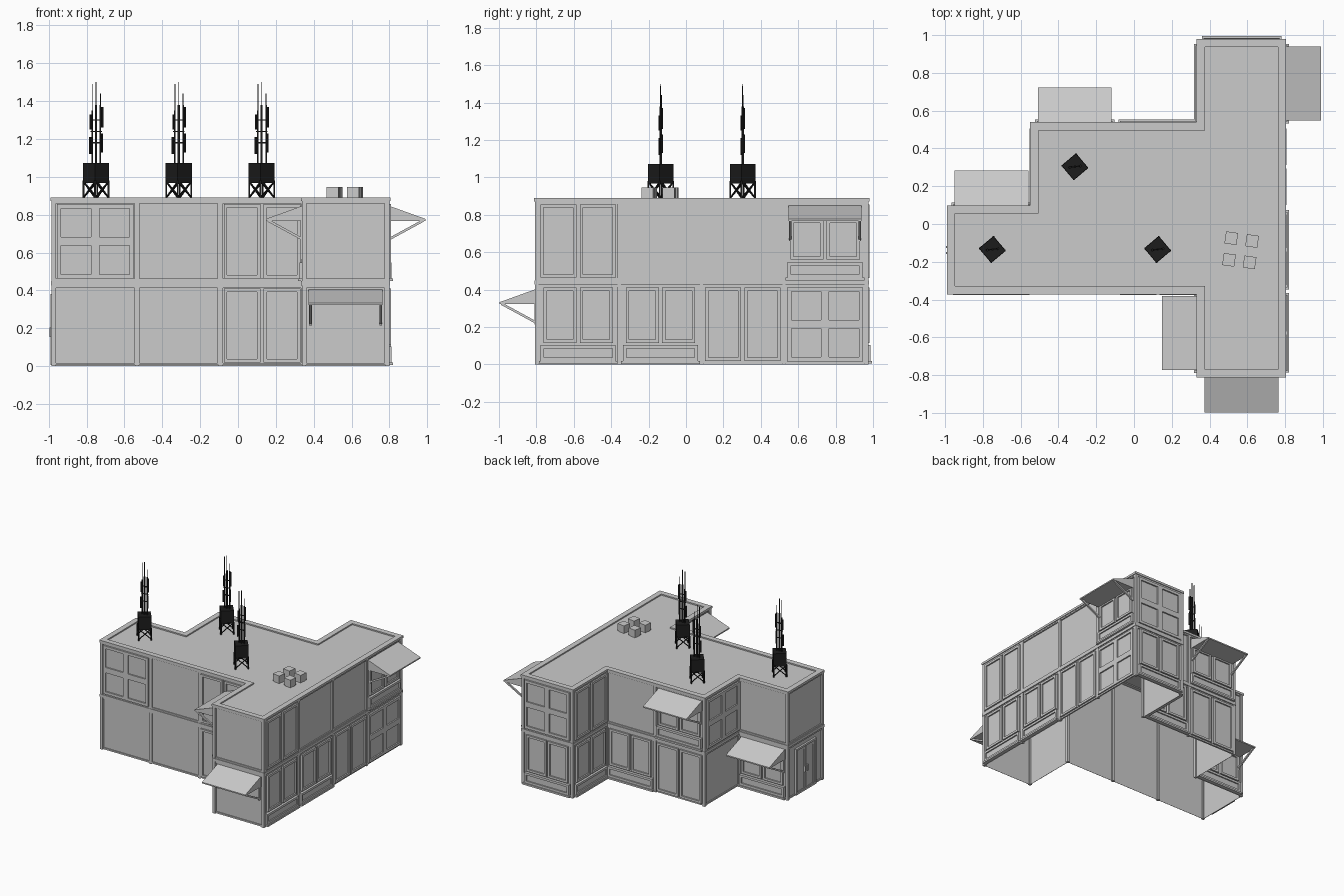
import bpy, bmesh, math
from mathutils import Vector, Matrix

if "Cube" in bpy.data.objects:
    bpy.data.objects.remove(bpy.data.objects["Cube"])

GX = [-0.975, -0.534, -0.093, 0.348, 0.790]
GY = [-0.797, -0.357, 0.083, 0.523, 0.964]
UP = Vector((0, 0, 1))
parts = {}

dark = bpy.data.materials.new("dark_metal")
dark.diffuse_color = (0.012, 0.012, 0.012, 1)
dark.use_nodes = True
dark.node_tree.nodes["Principled BSDF"].inputs["Base Color"].default_value = dark.diffuse_color


def part(name):
    return parts.setdefault(name, bmesh.new())


def box(name, frame, u, n, z):
    """Box given as ranges along a frame's width, outward and up axes."""
    c = Matrix.Translation(((u[0] + u[1]) / 2, (n[0] + n[1]) / 2, (z[0] + z[1]) / 2))
    s = Matrix.Diagonal((u[1] - u[0], n[1] - n[0], z[1] - z[0], 1))
    bmesh.ops.create_cube(part(name), size=1, matrix=frame @ c @ s)


def strut(name, frame, a, b, w):
    a, b = frame @ Vector(a), frame @ Vector(b)
    d = b - a
    m = Matrix.Translation((a + b) / 2) @ d.to_track_quat('Z', 'Y').to_matrix().to_4x4()
    bmesh.ops.create_cube(part(name), size=1, matrix=m @ Matrix.Diagonal((w, w, d.length, 1)))


def framed(name, frame, u, z, w=0.018, depth=0.018, pane=0.007):
    """Raised border of four bars around a recessed pane."""
    box(name + "_frames", frame, (u[0], u[0] + w), (0, depth), z)
    box(name + "_frames", frame, (u[1] - w, u[1]), (0, depth), z)
    for a, b in ((z[0], z[0] + w), (z[1] - w, z[1])):
        box(name + "_frames", frame, (u[0] + w, u[1] - w), (0, depth), (a, b))
    box(name + "_panes", frame, (u[0] + w, u[1] - w), (0, pane), (z[0] + w, z[1] - w))


def awning(frame, z):
    """Sloped wedge canopy with two diagonal braces."""
    bm = part("awnings")
    prof = [(0, z + 0.40), (0.2, z + 0.328), (0.2, z + 0.318), (0, z + 0.318)]
    ends = [[bm.verts.new(frame @ Vector((u, n, h))) for n, h in prof] for u in (0.025, 0.416)]
    bm.faces.new(ends[0])
    bm.faces.new(ends[1][::-1])
    for i in range(4):
        j = (i + 1) % 4
        bm.faces.new((ends[0][j], ends[0][i], ends[1][i], ends[1][j]))
    for u in (0.035, 0.406):
        strut("awning_braces", frame, (u, 0.19, z + 0.32), (u, 0.01, z + 0.222), 0.013)
        box("awning_braces", frame, (u - 0.007, u + 0.007), (0, 0.014), (z + 0.21, z + 0.32))


HALVES = ((0.018, 0.212), (0.229, 0.423))


def bay(kind, frame, z):
    # Thin border around every bay
    for u in ((0, 0.014), (0.427, 0.441)):
        box("bay_borders", frame, u, (0, 0.008), (z, z + 0.42))
    for a in (0, 0.408):
        box("bay_borders", frame, (0.014, 0.427), (0, 0.008), (z + a, z + a + 0.012))
    if kind == "tall":
        for u in HALVES:
            framed("window", frame, u, (z + 0.014, z + 0.406))
    elif kind in ("shop", "canopy"):
        top = 0.406 if kind == "shop" else 0.325
        for u in ((0.035, 0.212), (0.229, 0.406)):
            framed("window", frame, u, (z + 0.11, z + top))
        framed("lower_panel", frame, (0.02, 0.421), (z + 0.014, z + 0.098), 0.018, 0.022, 0.012)
        box("sills", frame, (0.01, 0.431), (0, 0.03), (z, z + 0.014))
    elif kind == "grid":
        for a, b in ((0.012, 0.21), (0.21, 0.406)):
            for u in ((0.018, 0.2205), (0.2205, 0.423)):
                framed("window", frame, u, (z + a, z + b), 0.022)
    elif kind == "door":
        framed("door_surround", frame, (0.09, 0.351), (z, z + 0.375), 0.016, 0.016, 0.004)
        for u, k in (((0.108, 0.2195), 0.205), ((0.2215, 0.333), 0.236)):
            framed("door_leaf", frame, u, (z, z + 0.357), 0.02, 0.01, 0.006)
            box("door_handles", frame, (k - 0.005, k + 0.005), (0, 0.02), (z + 0.15, z + 0.2))
    if kind in ("canopy", "plain_canopy"):
        awning(frame, z)


# Footprint walked counter-clockwise: start grid point, lower and upper bay style
BAYS = [
    (0, 1, "plain", "grid"), (1, 1, "plain", "plain"), (2, 1, "tall", "tall"),
    (3, 1, "plain", "canopy"), (3, 0, "plain_canopy", "plain"),
    (4, 0, "shop", "tall"), (4, 1, "shop", "plain"), (4, 2, "tall", "plain"),
    (4, 3, "grid", "canopy"), (4, 4, "shop", "grid"), (3, 4, "shop", "tall"),
    (3, 3, "shop", "plain"), (2, 3, "tall", "canopy"), (1, 3, "plain", "grid"),
    (1, 2, "canopy", "plain"), (0, 2, "door", "plain"),
]
pts = [Vector((GX[i], GY[j], 0)) for i, j, _, _ in BAYS]
N = len(pts)
dirs = [(pts[(i + 1) % N] - pts[i]).normalized() for i in range(N)]
outs = [Vector((d.y, -d.x, 0)) for d in dirs]

for i, (_, _, low, high) in enumerate(BAYS):
    frame = Matrix((dirs[i], outs[i], UP)).transposed().to_4x4()
    frame.translation = pts[i]
    bay(low, frame, 0.005)
    bay(high, frame, 0.45)
    # Pilaster at each bay boundary
    post = Matrix.Translation(pts[i])
    box("pilasters", post, (-0.011, 0.011), (-0.011, 0.011), (0, 0.875))


def loop(bm, o, z):
    """Footprint outline pushed outward by o at height z."""
    res = []
    for i in range(N):
        a, b = outs[i - 1], outs[i]
        off = a if (a - b).length < 0.01 else a + b
        res.append(bm.verts.new(pts[i] + off * o + UP * z))
    return res


def bridge(bm, la, lb):
    for i in range(N):
        j = (i + 1) % N
        bm.faces.new((la[i], la[j], lb[j], lb[i]))


def ring(name, o1, o2, z0, z1):
    bm = part(name)
    loops = [loop(bm, o, z) for o, z in ((o1, z0), (o1, z1), (o2, z1), (o2, z0))]
    for k in range(4):
        bridge(bm, loops[k], loops[(k + 1) % 4])


# Open-bottomed wall shell with roof deck, floor band and roof rim
shell = part("walls_and_roof")
base, top = loop(shell, 0, 0), loop(shell, 0, 0.88)
bridge(shell, base, top)
shell.faces.new(top)
ring("floor_band", 0.014, 0, 0.427, 0.45)
ring("cornice_step", 0.01, 0, 0.862, 0.872)
ring("roof_rim", 0.016, -0.028, 0.872, 0.89)

# Roof-top vent boxes
for x, y in ((0.515, -0.075), (0.625, -0.09), (0.503, -0.19), (0.612, -0.203)):
    f = Matrix.Translation((x, y, 0.88)) @ Matrix.Rotation(math.radians(-8), 4, 'Z')
    box("roof_vents", f, (-0.032, 0.032), (-0.032, 0.032), (0.008, 0.066))
    box("roof_vents", f, (-0.026, 0.026), (-0.026, 0.026), (0, 0.008))

# Antenna towers: braced legs, equipment box, mast cluster
for x, y in ((-0.75, -0.135), (-0.313, 0.303), (0.125, -0.135)):
    f = Matrix.Translation((x, y, 0.88)) @ Matrix.Rotation(math.radians(40), 4, 'Z')
    h = 0.047
    corners = [(-h, -h), (h, -h), (h, h), (-h, h)]
    for k in range(4):
        a, b = corners[k], corners[(k + 1) % 4]
        strut("tower_legs", f, (*a, 0), (*a, 0.1), 0.009)
        strut("tower_legs", f, (*a, 0.01), (*b, 0.095), 0.006)
        strut("tower_legs", f, (*b, 0.01), (*a, 0.095), 0.006)
        strut("tower_legs", f, (*a, 0.092), (*b, 0.092), 0.008)
    box("tower_boxes", f, (-0.049, 0.049), (-0.049, 0.049), (0.095, 0.193))
    for px, py, zt, w in ((0, 0, 0.5, 0.011), (0.02, -0.012, 0.5, 0.008), (-0.016, 0.012, 0.47, 0.008),
                          (0, 0, 0.62, 0.004), (0.02, -0.012, 0.56, 0.004), (-0.016, 0.012, 0.61, 0.004)):
        strut("tower_masts", f, (px, py, 0.19), (px, py, zt), w)
    for px, py, z0, z1 in ((0.026, -0.016, 0.38, 0.49), (0.024, -0.016, 0.25, 0.35),
                           (-0.024, 0.016, 0.24, 0.33), (-0.022, 0.014, 0.37, 0.45)):
        box("tower_panels", f, (px - 0.006, px + 0.006), (py - 0.006, py + 0.006), (z0, z1))
    for zc in (0.3, 0.36, 0.42):
        strut("tower_masts", f, (-0.024, 0.016, zc), (0.026, -0.016, zc), 0.006)

# Turn every part into an object
for name, bm in parts.items():
    bmesh.ops.recalc_face_normals(bm, faces=bm.faces)
    me = bpy.data.meshes.new(name)
    bm.to_mesh(me)
    bm.free()
    if name.startswith("tower"):
        me.materials.append(dark)
    bpy.context.collection.objects.link(bpy.data.objects.new(name, me))
